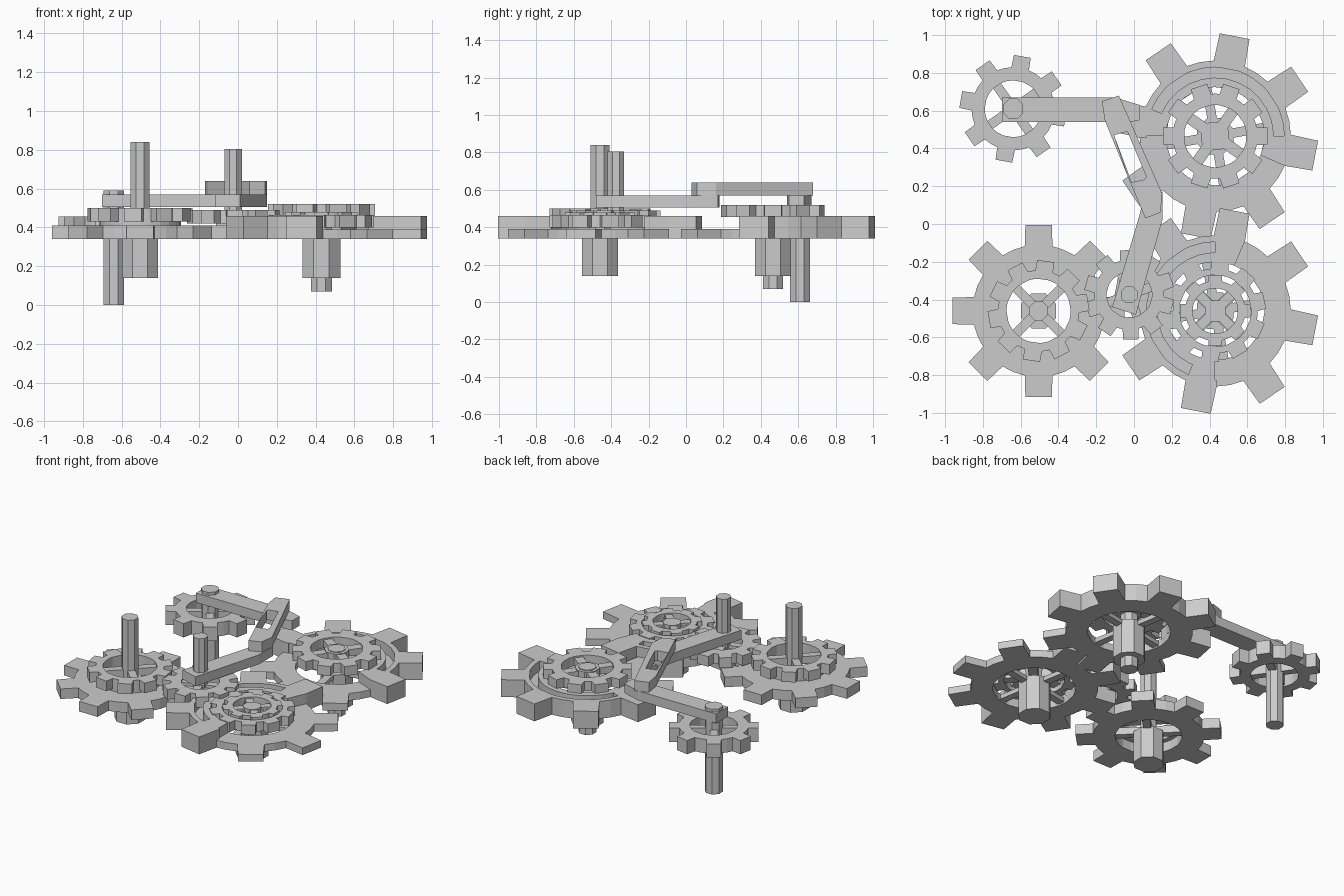
import bpy, bmesh
from math import radians, asin, degrees, cos, sin

if "Cube" in bpy.data.objects:
    bpy.data.objects.remove(bpy.data.objects["Cube"])


def finish(name, bm):
    bmesh.ops.recalc_face_normals(bm, faces=bm.faces)
    me = bpy.data.meshes.new(name)
    bm.to_mesh(me)
    bm.free()
    ob = bpy.data.objects.new(name, me)
    bpy.context.collection.objects.link(ob)
    return ob


def strip(name, c, outer, rin, z0, z1, closed=True):
    """Solid band between an outer (angle, radius) profile and an inner circle."""
    bm = bmesh.new()
    rows = []
    for a, r in outer:
        t = radians(a)
        rows.append([bm.verts.new((c[0] + q * cos(t), c[1] + q * sin(t), z))
                     for q, z in ((rin, z0), (r, z0), (r, z1), (rin, z1))])
    n = len(rows)
    for i in range(n if closed else n - 1):
        p, q = rows[i], rows[(i + 1) % n]
        for k in range(4):
            bm.faces.new((p[k], p[(k + 1) % 4], q[(k + 1) % 4], q[k]))
    if not closed:
        bm.faces.new(rows[0])
        bm.faces.new(rows[-1][::-1])
    return finish(name, bm)


def teeth(n, root, tip, half, phase, count=None):
    """Square-toothed profile; half is half the tooth width."""
    ar, at = degrees(asin(half * 1.05 / root)), degrees(asin(half / tip))
    out = []
    count = count or n
    for k in range(count):
        a = phase + 360 * k / n
        out += [(a - ar, root), (a - at, tip), (a + at, tip), (a + ar, root)]
        if count == n or k < count - 1:
            out.append((a + 180 / n, root))
    return out


def arc(r, a0, a1, n):
    return [(a0 + (a1 - a0) * i / n, r) for i in range(n + 1)]


def prism(name, pts, z0, z1):
    bm = bmesh.new()
    f = bm.faces.new([bm.verts.new((x, y, z0)) for x, y in pts])
    g = bmesh.ops.extrude_face_region(bm, geom=[f])
    bmesh.ops.translate(bm, vec=(0, 0, z1 - z0),
                        verts=[v for v in g['geom'] if isinstance(v, bmesh.types.BMVert)])
    return finish(name, bm)


def rod(name, c, r, z0, z1):
    pts = [(c[0] + r * cos(radians(22.5 + 45 * i)), c[1] + r * sin(radians(22.5 + 45 * i)))
           for i in range(8)]
    return prism(name, pts, z0, z1)


def spokes(name, c, length, w, z0, z1, phase):
    for k in range(2):
        t = radians(phase + 90 * k)
        pts = [(c[0] + u * cos(t) - v * sin(t), c[1] + u * sin(t) + v * cos(t))
               for u, v in ((-length, -w), (length, -w), (length, w), (-length, w))]
        prism(f"{name}_spoke_{k}", pts, z0, z1)


def gear(name, c, n, tip, root, hole, half, phase, z0, z1, sphase, sw=0.025):
    strip(name, c, teeth(n, root, tip, half, phase), hole, z0, z1)
    spokes(name, c, hole + 0.01, sw, z0 + 0.01, z1 - 0.01, sphase)


A, B, C = (-.505, -.46), (.43, -.46), (-.64, .61)
D, E = (.43, .465), (-.025, -.375)

# Lower left double gear on a tall shaft
gear("left_large_gear", A, 8, .46, .35, .21, .07, 0, .34, .41, 45)
gear("left_small_gear", A, 10, .27, .215, .17, .045, 10, .43, .50, 45)
strip("left_gear_spacer", A, arc(.21, 0, 345, 23), .175, .405, .435)
rod("left_hub", A, .10, .14, .36)
rod("left_shaft", A, .054, .34, .84)

# Two half-raised gears; the raised half has an arc groove
for name, c, turn in (("front_right", B, 90), ("back_right", D, 0)):
    gear(name + "_large_gear", c, 8, .545, .40, .26, .08, -11, .34, .39, 10 + turn)
    raised = teeth(8, .40, .545, .08, -11 + turn, 5)
    strip(name + "_raised_teeth", c, raised, .365, .385, .46, False)
    strip(name + "_raised_inner", c, arc(.31, turn - 23, turn + 180, 16), .26, .385, .46, False)
    for i, (a0, a1) in enumerate(((-23, 0), (157, 180))):
        strip(f"{name}_groove_end_{i}", c, arc(.367, turn + a0, turn + a1, 2),
              .308, .385, .46, False)
    rod(name + "_hub", c, .105, .14, .38)

gear("back_right_small_gear", D, 10, .28, .225, .165, .045, 0, .455, .52, 55, .03)
rod("back_right_shaft", D, .058, .07, .52)
rod("back_right_cap", D, .08, .455, .515)
gear("front_right_small_gear", B, 10, .27, .225, .19, .045, 12, .40, .465, 45, .03)
gear("front_right_top_gear", B, 8, .19, .16, .12, .035, 0, .43, .48, 45)
rod("front_right_cap", B, .06, .36, .475)

# Small idler gear and shaft
gear("middle_gear", E, 10, .24, .185, .12, .04, 128, .42, .49, 20)
rod("middle_shaft", E, .048, .34, .805)

# Back left gear on its long pin
gear("back_left_gear", C, 8, .285, .22, .15, .045, 80, .36, .455, 35)
rod("back_left_shaft", C, .058, 0, .59)

# Linkage: two arms joined by a slotted link
prism("back_arm", [(-.70, .54), (-.02, .54), (.03, .55), (.03, .63), (-.10, .67), (-.70, .67)],
      .505, .57)
prism("front_arm", [(-.115, -.44), (.01, -.48), (.15, .02), (.15, .17), (.06, .18), (.03, .05)],
      .505, .57)
outer = [(-.17, .65), (-.08, .68), (.15, .16), (.14, .06), (.06, .03), (-.155, .55)]
slot = [(-.11, .47), (-.035, .49), (.065, .25), (.055, .235), (-.02, .22), (-.10, .455)]
bm = bmesh.new()
loops = [[bm.verts.new((x, y, z)) for x, y in p]
         for p, z in ((outer, .57), (outer, .64), (slot, .64), (slot, .57))]
for k in range(4):
    p, q = loops[k], loops[(k + 1) % 4]
    for i in range(6):
        j = (i + 1) % 6
        bm.faces.new((p[i], p[j], q[j], q[i]))
finish("slotted_link", bm)
